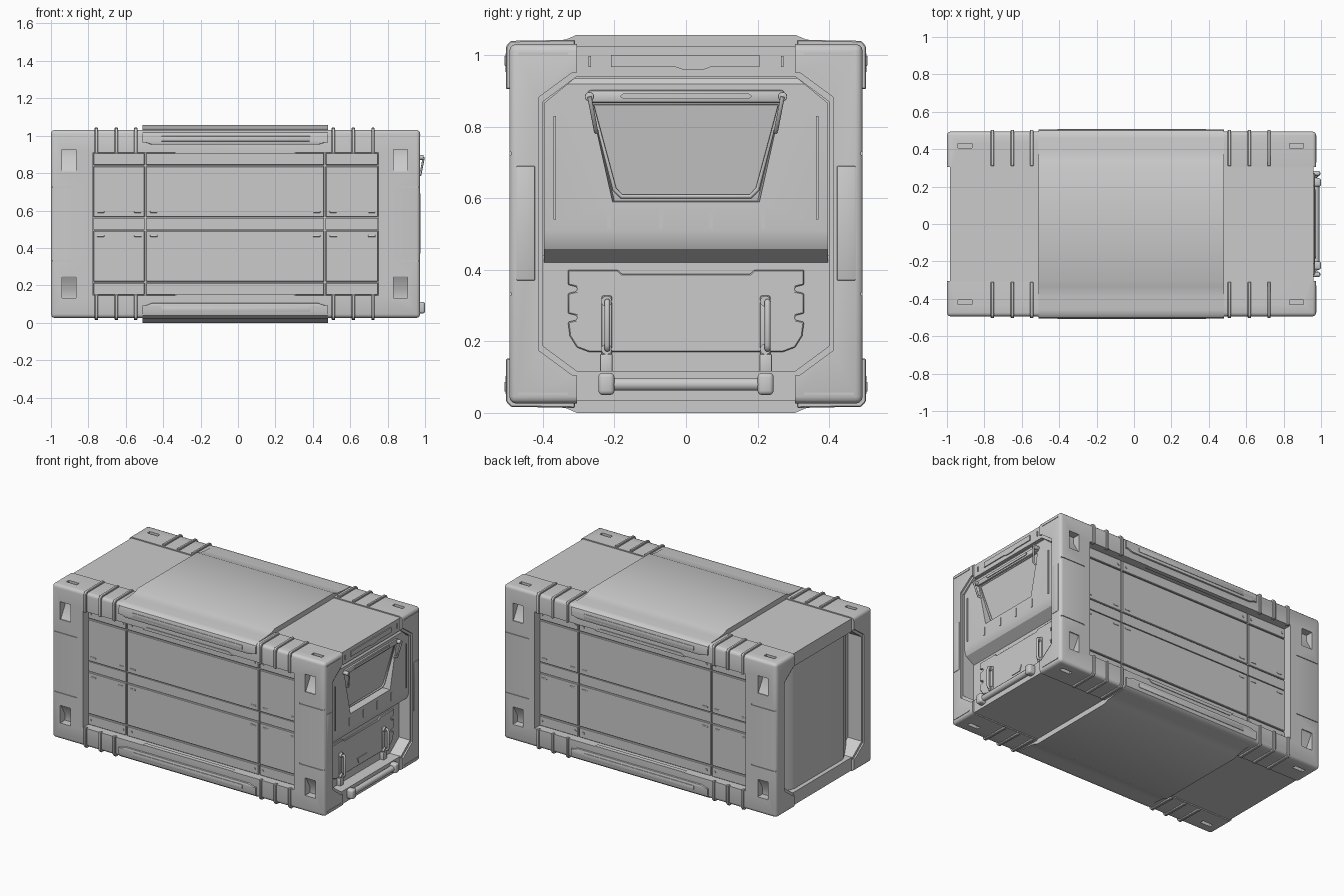
import bpy, bmesh
from math import radians, cos, sin, tau

if "Cube" in bpy.data.objects:
    bpy.data.objects.remove(bpy.data.objects["Cube"])

TOP = 1.057  # mirrored heights are TOP - z


def prism(pts, axis, a, b):
    """Two rings of 3D points: profile extruded along an axis."""
    def at(p, q, t):
        return {'x': (t, p, q), 'y': (p, t, q), 'z': (p, q, t)}[axis]
    return [at(p, q, a) for p, q in pts], [at(p, q, b) for p, q in pts]


def box(x0, x1, y0, y1, z0, z1):
    return prism([(y0, z0), (y1, z0), (y1, z1), (y0, z1)], 'x', x0, x1)


def disc(axis, c, d, r, a, b, n=16):
    return prism([(c + r * cos(tau * i / n), d + r * sin(tau * i / n)) for i in range(n)], axis, a, b)


def build(name, solids, my=False, mz=False, bevel=0.0, segs=2, cutters=()):
    """Mesh from solids, mirrored in y and/or z, then bevelled and cut."""
    bm = bmesh.new()
    for r0, r1 in solids:
        for sy in ((1, -1) if my else (1,)):
            for sz in ((1, -1) if mz else (1,)):
                def put(p):
                    return bm.verts.new((p[0], p[1] * sy, p[2] if sz == 1 else TOP - p[2]))
                A, B = [put(p) for p in r0], [put(p) for p in r1]
                n = len(A)
                bm.faces.new(A)
                bm.faces.new(B[::-1])
                for i in range(n):
                    j = (i + 1) % n
                    bm.faces.new((A[j], A[i], B[i], B[j]))
    bmesh.ops.recalc_face_normals(bm, faces=bm.faces)
    me = bpy.data.meshes.new(name)
    bm.to_mesh(me)
    bm.free()
    ob = bpy.data.objects.new(name, me)
    bpy.context.collection.objects.link(ob)
    if bevel:
        m = ob.modifiers.new('bevel', 'BEVEL')
        m.width, m.segments, m.limit_method, m.angle_limit = bevel, segs, 'ANGLE', radians(30)
    for c in cutters:
        c.hide_render = True
        m = ob.modifiers.new('cut', 'BOOLEAN')
        m.object, m.operation, m.solver = c, 'DIFFERENCE', 'EXACT'
    bpy.ops.object.select_all(action='DESELECT')
    ob.select_set(True)
    bpy.context.view_layer.objects.active = ob
    for m in list(ob.modifiers):
        bpy.ops.object.modifier_apply(modifier=m.name)
    for c in cutters:
        bpy.data.objects.remove(c)
    bpy.ops.object.shade_smooth_by_angle(angle=radians(32))
    return ob


def rod(name, paths, r):
    """Round bars along polylines."""
    cu = bpy.data.curves.new(name, 'CURVE')
    cu.dimensions, cu.bevel_depth, cu.bevel_resolution, cu.use_fill_caps = '3D', r, 3, True
    for pts, closed in paths:
        s = cu.splines.new('POLY')
        s.points.add(len(pts) - 1)
        for q, p in zip(s.points, pts):
            q.co = (*p, 1)
        s.use_cyclic_u = closed
    ob = bpy.data.objects.new(name, cu)
    bpy.context.collection.objects.link(ob)
    return ob


def octagon(e):
    half = [(0.305 + e, 0.94 + e), (0.40 + e, 0.87 + e)]
    q = half + [(y, TOP - z) for y, z in half[::-1]]
    return q + [(-y, z) for y, z in q[::-1]]


# Shell cutters: side bays, end openings, recessed top and bottom, corner sockets
bays = build('cut_bays', [box(-0.775, 0.75, 0.432, 0.7, 0.147, 0.91)], my=True)
ends = build('cut_ends', [prism(octagon(0), 'x', 0.86, 1.2), prism(octagon(0), 'x', -1.2, -0.89)])
rims = build('cut_rims', [prism(octagon(0.012), 'x', 0.964, 1.2), prism(octagon(0.012), 'x', -1.2, -0.99)])
beams = build('cut_beams', [box(0.96, 1.2, -0.305, 0.305, 0.93, 1.2),
                            box(-1.2, -0.985, -0.305, 0.305, 0.93, 1.2)], mz=True)
decks = build('cut_decks', [box(-1.3, 1.3, -0.305, 0.305, 1.024, 1.3)], mz=True)
socket = [(0.6, 0.81), (0.488, 0.81), (0.445, 0.885), (0.445, 0.925), (0.6, 0.925)]
holes, lines = [], []
for x in (-0.94, 0.832):
    holes += [prism(socket, 'x', x, x + 0.075), box(x, x + 0.075, 0.405, 0.43, 1.0, 1.2)]
for x0, x1 in ((-1.1, -0.82), (0.79, 1.1)):
    lines.append(box(x0, x1, 0.489, 0.7, 0.721, 0.729))
sockets = build('cut_sockets', holes, my=True, mz=True)
grooves = build('cut_grooves', lines, my=True, mz=True)
build('container_shell', [box(-1.0, 0.974, -0.494, 0.494, 0.026, 1.031)], bevel=0.02, segs=3,
      cutters=[bays, ends, rims, beams, decks, sockets, grooves])

# Wide bands wrapping the top and bottom edges
curve = [(0.505, 0.965), (0.505, 1.0), (0.50, 1.018), (0.485, 1.03), (0.46, 1.034), (0.39, 1.037),
         (0.335, 1.044), (0.305, 1.057)]
band = curve + [(-y, z) for y, z in curve[::-1]]
build('centre_bands', [prism(band, 'x', -0.51, 0.48)], mz=True)
build('band_lips', [prism([(-0.51, 1.0), (-0.51, 0.97), (-0.46, 0.952), (0.43, 0.952), (0.48, 0.97), (0.48, 1.0)],
                          'y', 0.48, 0.505)], my=True, mz=True, bevel=0.004)
build('band_grips', [box(-0.41, 0.385, 0.49, 0.508, 0.97, 0.998)], my=True, mz=True, bevel=0.003)
build('rail_tabs', [prism([(-0.34, 0.905), (-0.31, 0.925), (0.28, 0.925), (0.31, 0.905)], 'y', 0.47, 0.498)],
      my=True, mz=True)

# Ribs folded over the long edges
rib = [(0.48, 0.905), (0.503, 0.905), (0.503, 1.025), (0.49, 1.04), (0.31, 1.043), (0.31, 1.01), (0.48, 1.01)]
build('edge_ribs', [prism(rib, 'x', x - 0.009, x + 0.009) for x in (-0.757, -0.65, -0.547, 0.51, 0.617, 0.722)],
      my=True, mz=True, bevel=0.003, segs=1)

# Sunken side planks with bolts and slots
cols = ((-0.773, -0.499), (-0.491, 0.461), (0.469, 0.748))
rows = ((0.843, 0.908), (0.565, 0.837))
build('side_planks', [box(a, b, 0.42, 0.445, c, d) for a, b in cols for c, d in rows],
      my=True, mz=True, bevel=0.003, segs=1)
build('side_middle_strips', [box(a, b, 0.42, 0.442, 0.497, 0.560) for a, b in cols], my=True)
build('side_bolts', [disc('y', x, 0.875, 0.008, 0.44, 0.449, 12)
                     for x in (-0.755, -0.52, -0.46, 0.43, 0.49, 0.73)], my=True, mz=True)
build('side_slots', [box(x - 0.02, x + 0.02, 0.44, 0.448, 0.588, 0.598)
                     for x in (-0.735, -0.535, -0.45, 0.42, 0.51, 0.715)], my=True, mz=True, bevel=0.003)

# Left end panel, with rounded shoulders at its sides
bulge = [(-0.88, 0.40), (-0.905, 0.36), (-0.94, 0.29), (-0.952, 0.265), (-0.958, 0.24)]
build('left_end_panel', [prism(bulge + [(x, -y) for x, y in bulge[::-1]], 'z', 0.117, 0.94)])

# Right end: bulged upper panel with a sloping window recess
window = build('cut_window', [(
    [(1.1, -0.29, 0.90), (1.1, 0.29, 0.90), (1.1, 0.22, 0.585), (1.1, -0.22, 0.585)],
    [(0.947, -0.27, 0.885), (0.947, 0.27, 0.885), (0.905, 0.20, 0.592), (0.905, -0.20, 0.592)])])
section = [(0.85, 0.935), (0.945, 0.935), (0.957, 0.92), (0.957, 0.51), (0.953, 0.48), (0.943, 0.458),
           (0.885, 0.42), (0.85, 0.42)]
mask = build('cut_panel_corners', [prism([(0.30, 0.945), (0.41, 0.945), (0.41, 0.855)], 'x', 0.8, 1.1)], my=True)
build('upper_end_panel', [prism(section, 'y', -0.397, 0.397)], cutters=[mask, window])
build('lower_end_wall', [prism([(0.4, 0.44), (0.4, 0.187), (0.305, 0.117),
                                (-0.305, 0.117), (-0.4, 0.187), (-0.4, 0.44)], 'x', 0.85, 0.885)])
rod('window_frame', [([(0.951, -0.262, 0.865), (0.951, 0.262, 0.865), (0.917, 0.20, 0.625),
                       (0.914, 0.18, 0.605), (0.914, -0.18, 0.605), (0.917, -0.20, 0.625)], True)], 0.006)
build('window_header', [box(0.94, 0.968, -0.275, 0.275, 0.866, 0.902)], bevel=0.008)
build('window_header_trim', [prism([(-0.185, 0.885), (-0.175, 0.893), (0.175, 0.893), (0.185, 0.885),
                                    (0.175, 0.877), (-0.175, 0.877)], 'x', 0.96, 0.973)])
build('window_hinges', [disc('x', 0.27, 0.884, 0.013, 0.955, 0.992)], my=True, bevel=0.003)
rod('window_stays', [([(0.993, s * 0.27, 0.884), (0.975, s * 0.252, 0.79), (0.951, s * 0.25, 0.785)], False)
                     for s in (1, -1)], 0.006)
build('panel_slits', [box(0.95, 0.961, y - 0.006, y + 0.006, 0.515, 0.568) for y in (0.07, 0.215)]
      + [box(0.95, 0.962, 0.364, 0.370, 0.54, 0.83)], my=True)

# Lower hatch with latches
edge = [(0.18, 0.388), (0.192, 0.40), (0.33, 0.40), (0.33, 0.358), (0.305, 0.352), (0.305, 0.34), (0.33, 0.334),
        (0.33, 0.278), (0.305, 0.272), (0.305, 0.26), (0.33, 0.254), (0.325, 0.215), (0.305, 0.183), (0.27, 0.17)]
build('lower_hatch', [prism(edge + [(-y, z) for y, z in edge[::-1]], 'x', 0.87, 0.896)], bevel=0.003, segs=1)
build('hatch_plate', [prism([(-0.05, 0.222), (0.05, 0.222), (0.035, 0.186), (-0.035, 0.186)], 'x', 0.89, 0.90)])
build('latch_plates', [box(0.885, 0.902, 0.207, 0.236, 0.16, 0.328)], my=True, bevel=0.006)
rod('latch_bars', [([(0.895, y, 0.178), (0.922, y, 0.178), (0.926, y, 0.19), (0.926, y, 0.30),
                     (0.922, y, 0.312), (0.895, y, 0.312)], False) for y in (0.228, -0.22)], 0.008)
build('latch_bolts', [disc('x', 0.222, z, 0.015, 0.89, 0.913) for z in (0.178, 0.312)], my=True)

# Bottom roller, its brackets, and the top beam plate
rod('bottom_roller', [([(0.972, -0.24, 0.08), (0.972, 0.24, 0.08)], False)], 0.019)
build('roller_brackets', [box(0.93, 1.0, 0.2, 0.245, 0.05, 0.112)], my=True, bevel=0.012, segs=3)
build('roller_straps', [box(0.87, 0.91, 0.205, 0.24, 0.10, 0.165)], my=True, bevel=0.004)
build('top_beam_plate', [prism([(-0.21, 1.0), (-0.21, 0.967), (-0.03, 0.967), (-0.01, 0.96), (0.05, 0.96),
                                (0.07, 0.967), (0.205, 0.967), (0.205, 1.0)], 'x', 0.94, 0.966)])
build('beam_pins', [box(0.94, 0.965, 0.266, 0.272, 0.967, 0.998)], my=True)

# Raised pads and trim lines on the end posts
build('post_pads', [box(0.95, 0.977, 0.422, 0.474, 0.37, 0.69)], my=True, bevel=0.003)
build('post_trims', [box(0.96, 0.977, 0.33, 0.47, 1.0, 1.007)], my=True, mz=True)
